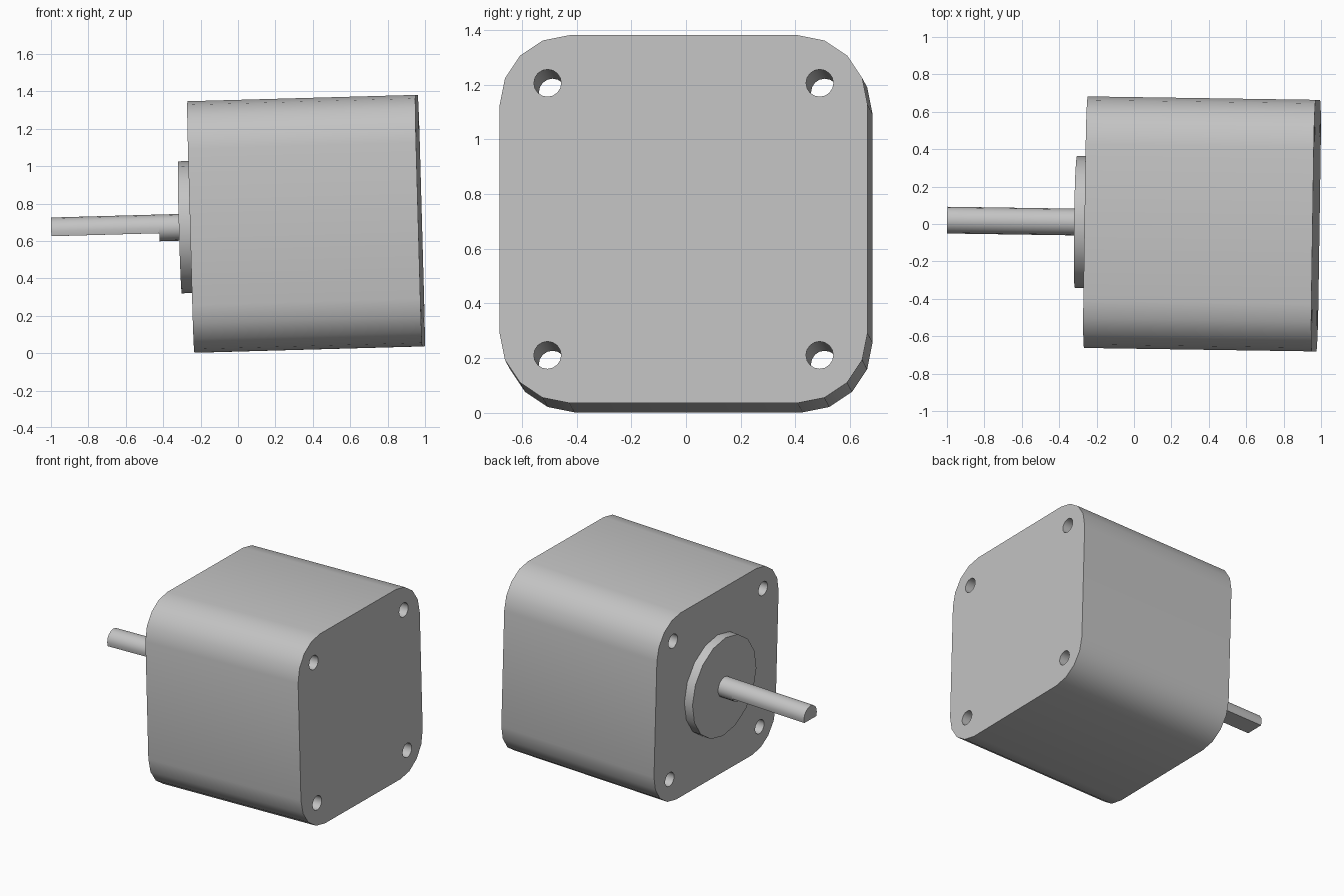
import bpy, bmesh
from math import sin, cos, pi, asin
from mathutils import Matrix, Vector

default = bpy.data.objects.get("Cube")
if default:
    bpy.data.objects.remove(default, do_unlink=True)

grey = bpy.data.materials.new("plain_grey")
grey.use_nodes = True
grey.diffuse_color = (0.55, 0.55, 0.55, 1)
grey.node_tree.nodes["Principled BSDF"].inputs["Base Color"].default_value = (0.55, 0.55, 0.55, 1)

# The motor axis runs along local x, from the mounting face, slightly tilted
PLACE = (Matrix.Translation((-0.246, 0.0095, 0.6745))
         @ Matrix.Rotation(-0.015, 4, "Z") @ Matrix.Rotation(-0.0278, 4, "Y"))

LENGTH, HALF, CORNER = 1.22, 0.6725, 0.255
HOLE_OFFSET, HOLE_RADIUS = 0.4975, 0.05
SHAFT_RADIUS, FLAT = 0.0715, 0.0285


def arc(cy, cz, r, start, end, steps):
    """Points (y, z) along an arc, both ends included."""
    angles = [start + (end - start) * i / steps for i in range(steps + 1)]
    return [(cy + r * cos(a), cz + r * sin(a)) for a in angles]


def circle(cy, cz, r, sides=16):
    return arc(cy, cz, r, 0, 2 * pi, sides)[:-1]


def prism(name, profiles, x0, x1):
    """Extrude closed (y, z) profiles along x into one object."""
    bm = bmesh.new()
    for profile in profiles:
        face = bm.faces.new([bm.verts.new((x0, y, z)) for y, z in profile])
        grown = bmesh.ops.extrude_face_region(bm, geom=[face], use_keep_orig=True)
        moved = [v for v in grown["geom"] if isinstance(v, bmesh.types.BMVert)]
        bmesh.ops.translate(bm, verts=moved, vec=Vector((x1 - x0, 0, 0)))
    bmesh.ops.recalc_face_normals(bm, faces=bm.faces)
    mesh = bpy.data.meshes.new(name)
    bm.to_mesh(mesh)
    bm.free()
    mesh.materials.append(grey)
    obj = bpy.data.objects.new(name, mesh)
    bpy.context.collection.objects.link(obj)
    obj.matrix_world = PLACE
    return obj


def activate(obj):
    bpy.ops.object.select_all(action="DESELECT")
    obj.select_set(True)
    bpy.context.view_layer.objects.active = obj


# Body: rounded square block with four through holes
inner = HALF - CORNER
outline = []
for i, (sy, sz) in enumerate([(1, 1), (-1, 1), (-1, -1), (1, -1)]):
    outline += arc(sy * inner, sz * inner, CORNER, i * pi / 2, (i + 1) * pi / 2, 4)
body = prism("motor_body", [outline], 0, LENGTH)

holes = [circle(sy * HOLE_OFFSET, sz * HOLE_OFFSET, HOLE_RADIUS)
         for sy in (-1, 1) for sz in (-1, 1)]
cutter = prism("hole_cutter", holes, -0.1, LENGTH + 0.1)
cutter.hide_render = True
bpy.context.view_layer.update()
activate(body)
cut = body.modifiers.new("holes", "BOOLEAN")
cut.operation = "DIFFERENCE"
cut.solver = "EXACT"
cut.object = cutter
bpy.ops.object.modifier_apply(modifier=cut.name)
bpy.data.objects.remove(cutter, do_unlink=True)

# Round pilot boss on the mounting face
boss = prism("pilot_boss", [circle(0, 0, 0.353)], -0.065, 0)

# Shaft: short round root, then a long part with a flat underside
root = prism("shaft_root", [circle(0, 0, SHAFT_RADIUS)], -0.175, -0.065)
dip = asin(FLAT / SHAFT_RADIUS)
d_profile = arc(0, 0, SHAFT_RADIUS, -dip, pi + dip, 10)
shaft = prism("flatted_shaft", [d_profile], -0.752, -0.175)

for part in (body, boss, root, shaft):
    activate(part)
    bpy.ops.object.shade_smooth_by_angle(angle=pi / 6)
